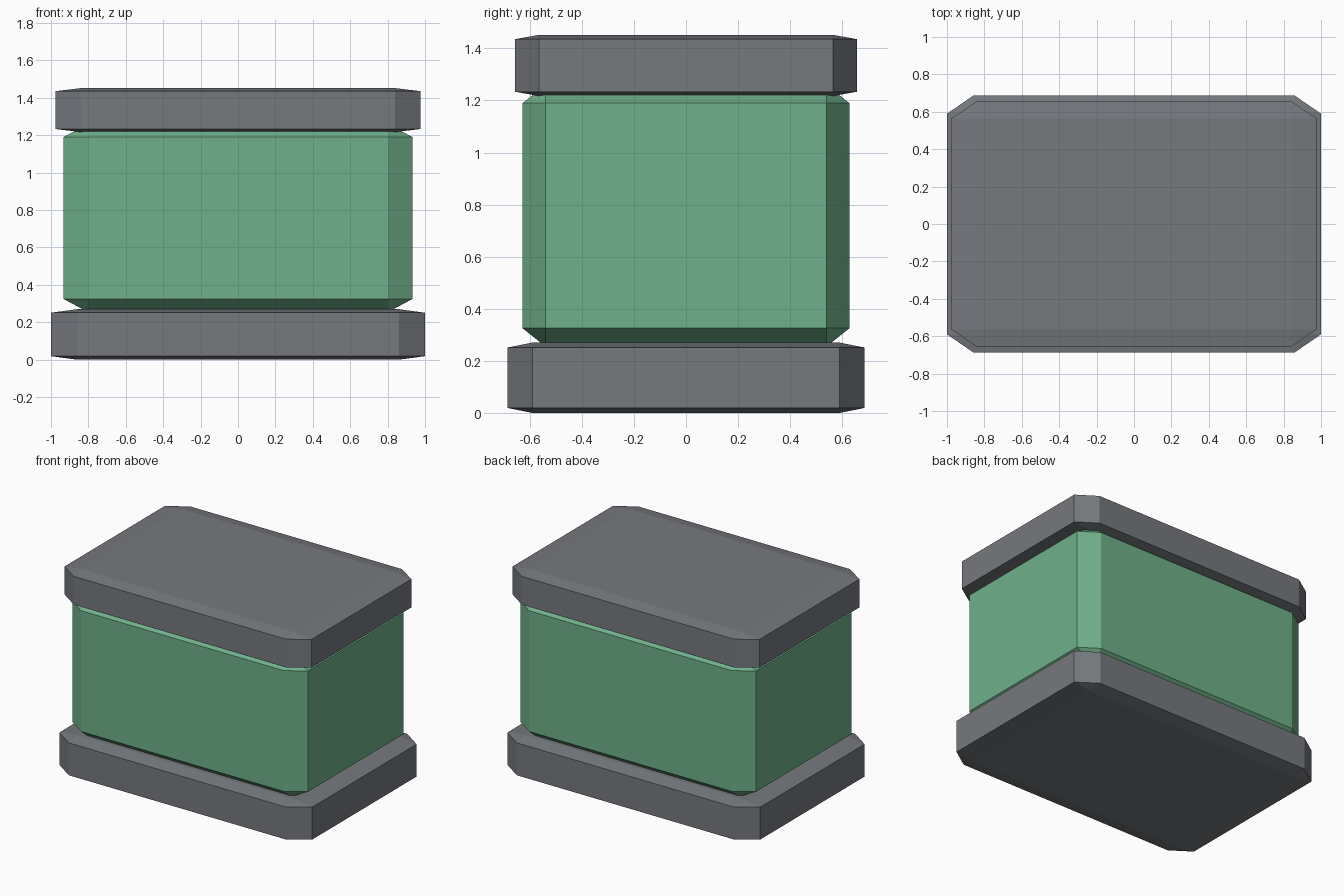
import bpy
import bmesh
from mathutils import Matrix, Vector

cube = bpy.data.objects.get("Cube")
if cube:
    bpy.data.objects.remove(cube, do_unlink=True)


def make_material(name, rgb):
    mat = bpy.data.materials.new(name)
    mat.use_nodes = True
    color = (*rgb, 1.0)
    mat.diffuse_color = color
    mat.node_tree.nodes["Principled BSDF"].inputs["Base Color"].default_value = color
    return mat


def chamfered_block(name, half_x, half_y, bottom, top, mat, chamfer=0.14):
    """Chamfer a unit block, then stretch it so the chamfers scale along each axis."""
    bm = bmesh.new()
    bmesh.ops.create_cube(bm, size=2)
    bmesh.ops.bevel(bm, geom=bm.edges[:], offset=chamfer, offset_type='OFFSET',
                    segments=1, profile=0.5, affect='EDGES')
    bmesh.ops.scale(bm, vec=Vector((half_x, half_y, (top - bottom) / 2)), verts=bm.verts[:])
    bmesh.ops.transform(bm, matrix=Matrix.Translation((0, 0, (top + bottom) / 2)),
                        verts=bm.verts[:])
    bmesh.ops.recalc_face_normals(bm, faces=bm.faces[:])
    mesh = bpy.data.meshes.new(name)
    bm.to_mesh(mesh)
    bm.free()
    mesh.materials.append(mat)
    obj = bpy.data.objects.new(name, mesh)
    bpy.context.collection.objects.link(obj)
    return obj


grey = make_material("slate grey", (0.18, 0.19, 0.208))
green = make_material("soft green", (0.16, 0.435, 0.256))

# Wide base plate, tall body sunk slightly into both plates, and lid
chamfered_block("base", 1.0, 0.686, 0.0, 0.27, grey)
chamfered_block("body", 0.934, 0.628, 0.255, 1.26, green)
chamfered_block("lid", 0.977, 0.656, 1.217, 1.452, grey)
